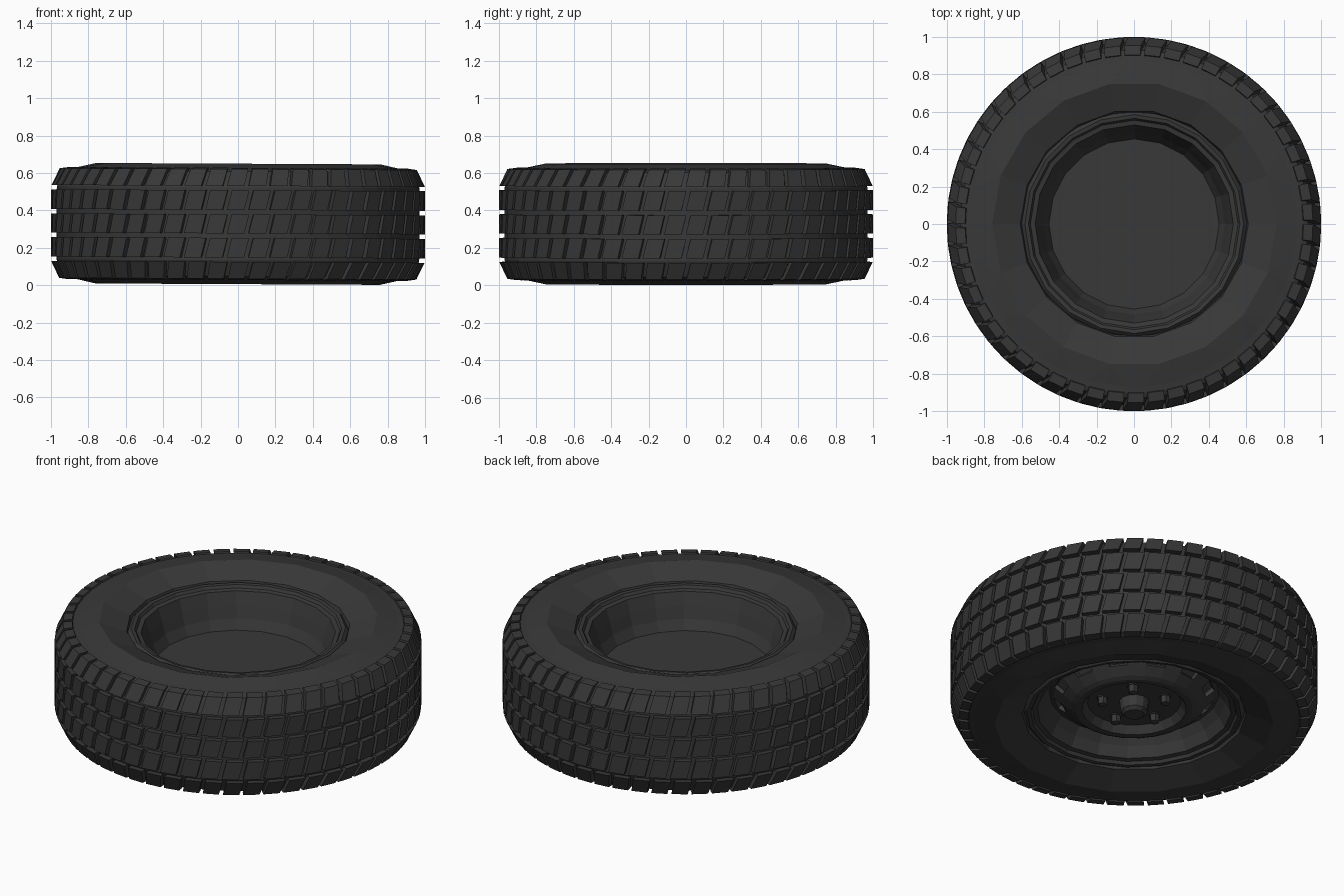
import bpy
import bmesh
from math import cos, sin, tau, radians
from mathutils import Matrix

cube = bpy.data.objects.get("Cube")
if cube:
    bpy.data.objects.remove(cube, do_unlink=True)

SIDES = 18             # coarse facets of the sidewalls
RIM_SIDES = 20         # facets of the rim
BLOCKS = SIDES * 3     # tread blocks per row
SKEW = 0.25            # lean of the tread grooves
# Wheel lies flat with a very slight lean
PLACE = Matrix.Translation((0, 0, 0.328)) @ Matrix.Rotation(0.005, 4, "Y")


def make_material(name, value):
    mat = bpy.data.materials.new(name)
    mat.use_nodes = True
    color = (value, value, value, 1)
    mat.diffuse_color = color
    bsdf = mat.node_tree.nodes["Principled BSDF"]
    bsdf.inputs["Base Color"].default_value = color
    bsdf.inputs["Roughness"].default_value = 0.7
    return mat


DARK = make_material("dark_rubber_and_steel", 0.04)


def finish(name, bm):
    bmesh.ops.remove_doubles(bm, verts=bm.verts, dist=1e-5)
    bmesh.ops.recalc_face_normals(bm, faces=bm.faces)
    bm.transform(PLACE)
    mesh = bpy.data.meshes.new(name)
    bm.to_mesh(mesh)
    bm.free()
    mesh.materials.append(DARK)
    obj = bpy.data.objects.new(name, mesh)
    bpy.context.collection.objects.link(obj)


def polar(r, a, h):
    return (r * cos(a), r * sin(a), h)


def lathe(bm, profile, sides):
    """Spin (radius, height) points; returns the bands of faces."""
    rings = []
    for r, h in profile:
        if r == 0:
            rings.append([bm.verts.new((0, 0, h))] * sides)
        else:
            rings.append([bm.verts.new(polar(r, tau * i / sides, h)) for i in range(sides)])
    bands = []
    for low, high in zip(rings, rings[1:]):
        band = []
        for i in range(sides):
            j = (i + 1) % sides
            corners = list(dict.fromkeys((low[i], low[j], high[j], high[i])))
            band.append(bm.faces.new(corners))
        bands.append(band)
    return bands


def mirrored(profile):
    return profile + [(r, -h) for r, h in reversed(profile)]


# Tyre body under the tread
bm = bmesh.new()
lathe(bm, mirrored([(0.87, 0.297), (0.905, 0.292), (0.93, 0.28), (0.97, 0.195)]), BLOCKS)
finish("tread_base", bm)

# Sidewalls: fine outer edge fanned into coarse facets, sloping in to the rim
for side, label in ((1, "back"), (-1, "front")):
    bm = bmesh.new()
    wall = [(0.76, 0.322), (0.61, 0.266), (0.6, 0.235)]
    lathe(bm, [(r, h * side) for r, h in wall], SIDES)
    outer = [bm.verts.new(polar(0.87, tau * i / BLOCKS, 0.297 * side)) for i in range(BLOCKS)]
    inner = [bm.verts.new(polar(0.76, tau * i / SIDES, 0.322 * side)) for i in range(SIDES)]
    for i in range(SIDES):
        k, a, b = 3 * i, inner[i], inner[(i + 1) % SIDES]
        p, q, s, t = (outer[(k + n) % BLOCKS] for n in range(4))
        bm.faces.new((a, p, q))
        bm.faces.new((a, q, s, b))
        bm.faces.new((b, s, t))
    finish(label + "_sidewall", bm)


# Tread blocks, each a leaning wedge of a row's cross-section
def tread_row(name, section):
    bm = bmesh.new()
    step = tau / BLOCKS
    n = len(section)
    middle = sum(h for r, h in section) / n
    for i in range(BLOCKS):
        ends = []
        for edge in (0.1, 0.9):
            ends.append([bm.verts.new(polar(r, (i + edge) * step + SKEW * (h - middle), h))
                         for r, h in section])
        for k in range(n):
            m = (k + 1) % n
            bm.faces.new((ends[0][k], ends[0][m], ends[1][m], ends[1][k]))
        bm.faces.new(ends[0])
        bm.faces.new(ends[1])
    finish(name, bm)


for name, low, high in (("front_tread_row", -0.18, -0.075),
                        ("centre_tread_row", -0.051, 0.051),
                        ("back_tread_row", 0.075, 0.18)):
    tread_row(name, [(0.96, low), (1, low), (1, high), (0.96, high)])

shoulder = [(0.96, 0.203), (0.998, 0.203), (0.955, 0.293), (0.905, 0.3), (0.895, 0.28)]
tread_row("back_shoulder_row", shoulder)
tread_row("front_shoulder_row", [(r, -h) for r, h in shoulder])

# Rim: deep flat-bottomed barrel behind, open bowl in front
bm = bmesh.new()
lip = [(0.565, 0.262), (0.585, 0.265), (0.6, 0.25), (0.615, 0.22)]
barrel = [(0, 0.038), (0.455, 0.038), (0.485, 0.095), (0.505, 0.165), (0.53, 0.24), (0.555, 0.245)]
bowl = [(0.555, -0.245), (0.53, -0.24), (0.5, -0.18), (0.46, -0.13)]
lathe(bm, barrel + mirrored(lip) + bowl, RIM_SIDES)
finish("rim", bm)

# Wheel disc with a ring of small pockets around a raised hub ridge
bm = bmesh.new()
disc = [(0.475, -0.13), (0.44, -0.14), (0.395, -0.18), (0.345, -0.22), (0.32, -0.232),
        (0.285, -0.232), (0.255, -0.188), (0, -0.188)]
bands = lathe(bm, disc, 24)
pockets = bands[1][::2]
bmesh.ops.inset_individual(bm, faces=pockets, thickness=0.01)
for face in pockets:
    inward = face.calc_center_median()
    inward.z = 0
    inward.normalize()
    for v in face.verts:
        v.co += inward * -0.015
        v.co.z += 0.02
finish("wheel_disc", bm)

# Hub cap and wheel nuts
bm = bmesh.new()
lathe(bm, [(0.085, -0.18), (0.08, -0.195), (0.074, -0.25), (0.055, -0.268),
           (0, -0.27)], 12)
finish("hub_cap", bm)

for i in range(5):
    bm = bmesh.new()
    lathe(bm, [(0.034, -0.18), (0.034, -0.195), (0.028, -0.195), (0.026, -0.235),
               (0, -0.24)], 6)
    a = radians(120) + tau * i / 5
    bmesh.ops.translate(bm, verts=bm.verts, vec=polar(0.18, a, 0))
    finish("wheel_nut_%d" % (i + 1), bm)
